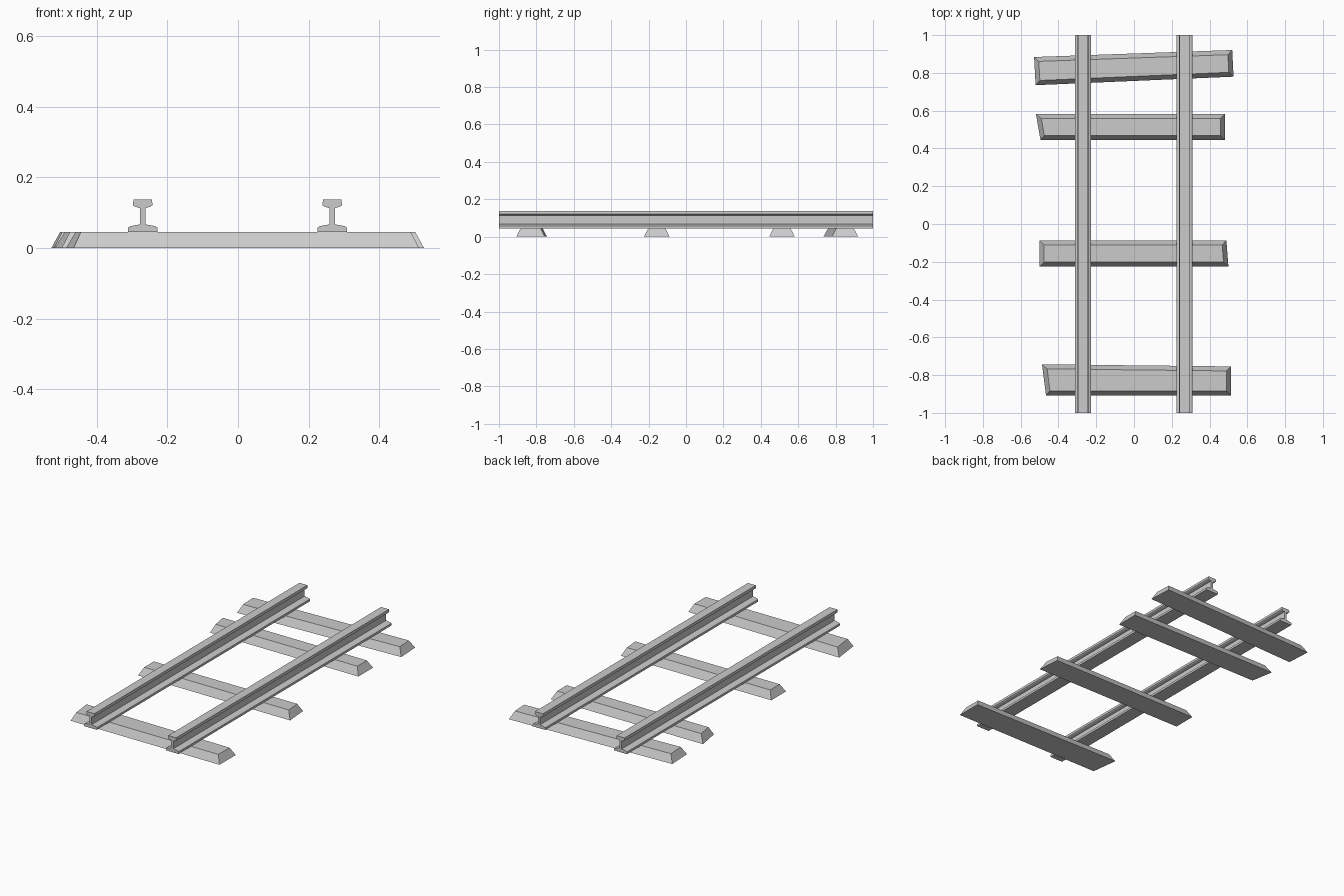
import bpy, bmesh

if "Cube" in bpy.data.objects:
    bpy.data.objects.remove(bpy.data.objects["Cube"])

SLEEPER_H = 0.046
BEVEL = 0.024


def make_object(name, bm):
    mesh = bpy.data.meshes.new(name)
    bmesh.ops.recalc_face_normals(bm, faces=bm.faces)
    bm.to_mesh(mesh)
    bm.free()
    obj = bpy.data.objects.new(name, mesh)
    bpy.context.collection.objects.link(obj)
    return obj


def make_sleeper(name, outline):
    # Rough-cut plank: footprint (counter-clockwise) tapering up to a smaller top
    bm = bmesh.new()
    base = [bm.verts.new((x, y, 0)) for x, y in outline]
    top = bm.faces.new(base)
    top.normal_update()
    bmesh.ops.inset_individual(bm, faces=[top], thickness=BEVEL,
                               depth=0, use_even_offset=True)
    for v in top.verts:
        v.co.z = SLEEPER_H
    bm.faces.new(base[::-1])
    return make_object(name, bm)


def make_rail(name, x0):
    # I-shaped rail section, half profile mirrored and extruded along y
    half = [(0.042, 0.045), (0.042, 0.058), (0.035, 0.062), (0.0075, 0.067),
            (0.0075, 0.113), (0.022, 0.117), (0.028, 0.121), (0.026, 0.137)]
    profile = half + [(-x, z) for x, z in reversed(half)]
    bm = bmesh.new()
    face = bm.faces.new([bm.verts.new((x0 + x, -1, z)) for x, z in profile])
    ext = bmesh.ops.extrude_face_region(bm, geom=[face], use_keep_orig=True)
    verts = [g for g in ext["geom"] if isinstance(g, bmesh.types.BMVert)]
    bmesh.ops.translate(bm, vec=(0, 2, 0), verts=verts)
    return make_object(name, bm)


# Sleepers, each slightly crooked
sleepers = [
    [(-0.466, -0.907), (0.513, -0.907), (0.513, -0.754), (-0.487, -0.743)],
    [(-0.50, -0.225), (0.50, -0.225), (0.489, -0.087), (-0.50, -0.087)],
    [(-0.495, 0.444), (0.481, 0.444), (0.481, 0.582), (-0.519, 0.582)],
    [(-0.521, 0.735), (0.527, 0.780), (0.520, 0.921), (-0.529, 0.884)],
]
for i, outline in enumerate(sleepers, 1):
    make_sleeper(f"sleeper_{i}", outline)

# Rails
for side, x0 in (("left", -0.27), ("right", 0.267)):
    make_rail(f"rail_{side}", x0)
